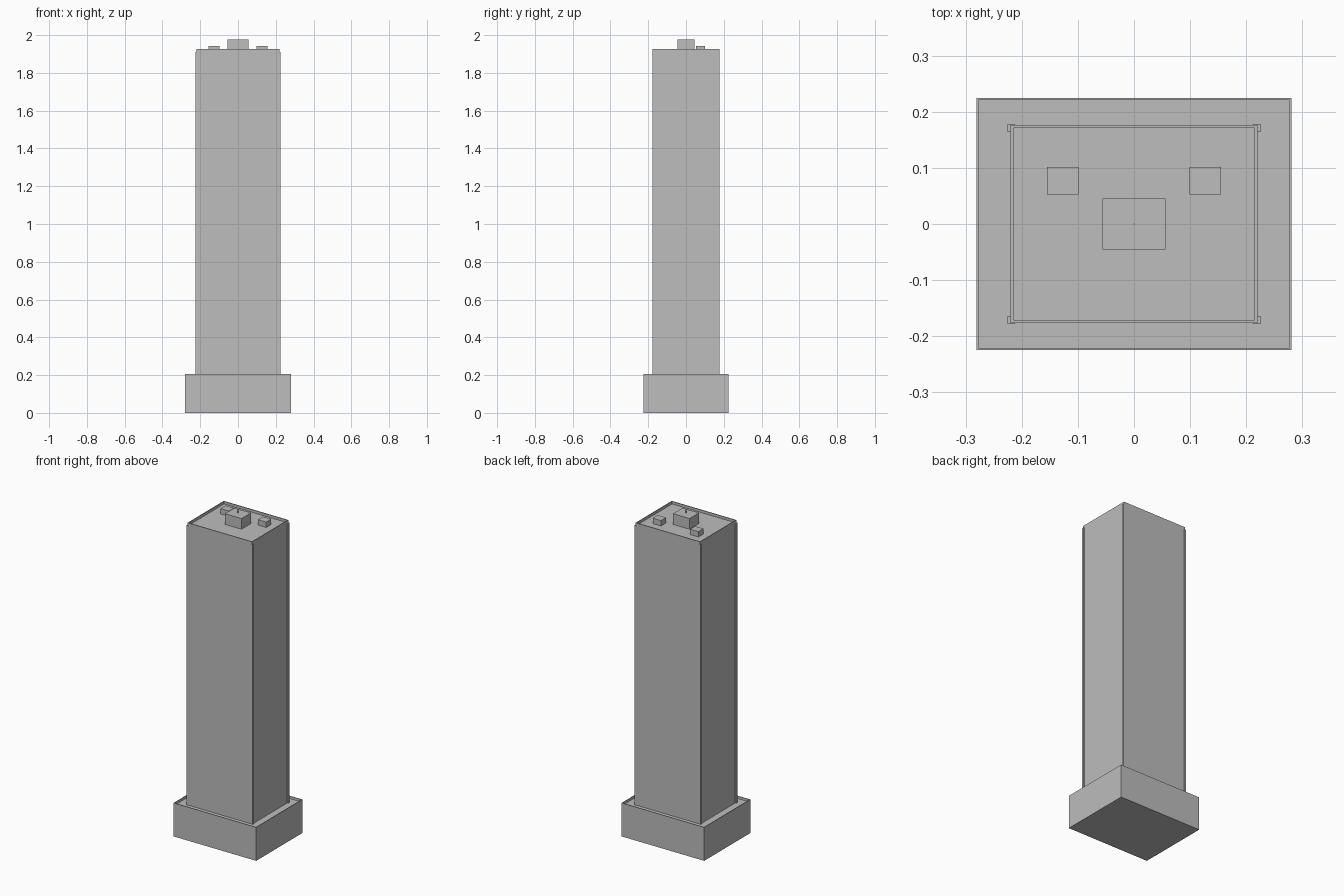
import bpy
import bmesh

cube = bpy.data.objects.get("Cube")
if cube:
    bpy.data.objects.remove(cube, do_unlink=True)

# Single concrete colour
concrete = bpy.data.materials.new("concrete_grey")
concrete.use_nodes = True
grey = (0.51, 0.51, 0.51, 1)
concrete.diffuse_color = grey
concrete.node_tree.nodes["Principled BSDF"].inputs["Base Color"].default_value = grey


def add_box(name, x, y, half_x, half_y, bottom, top, rim=0, recess=0):
    """Box on the given footprint; rim and recess sink a flat roof behind a parapet."""
    bm = bmesh.new()
    bmesh.ops.create_cube(bm, size=2)
    for v in bm.verts:
        v.co = (x + v.co.x * half_x, y + v.co.y * half_y, top if v.co.z > 0 else bottom)
    if rim:
        bm.normal_update()
        roof = max(bm.faces, key=lambda f: f.normal.z)
        bmesh.ops.inset_region(bm, faces=[roof], thickness=rim)
        # Extrude the roof downwards to leave vertical parapet walls
        new = bmesh.ops.extrude_discrete_faces(bm, faces=[roof])["faces"][0]
        bmesh.ops.translate(bm, verts=new.verts, vec=(0, 0, -recess))
        bmesh.ops.recalc_face_normals(bm, faces=bm.faces)
    mesh = bpy.data.meshes.new(name)
    bm.to_mesh(mesh)
    bm.free()
    mesh.materials.append(concrete)
    obj = bpy.data.objects.new(name, mesh)
    bpy.context.collection.objects.link(obj)
    return obj


# Podium and tower, each with a parapet around a sunken roof
add_box("podium", 0, 0, 0.281, 0.2245, 0, 0.206, rim=0.0055, recess=0.015)
add_box("tower", 0, 0, 0.22, 0.1763, 0.191, 1.926, rim=0.007, recess=0.016)

# Corner columns, slightly proud of the tower walls
for side, sx in (("right", -1), ("left", 1)):
    for end, sy in (("front", -1), ("back", 1)):
        add_box(f"corner_column_{end}_{side}", sx * 0.2188, sy * 0.1712,
                0.0064, 0.0072, 0.191, 1.91)
    # Rooftop ventilation units
    add_box(f"roof_vent_{side}", sx * 0.127, 0.077, 0.028, 0.0245, 1.91, 1.943)

# Lift machine room and thin mast
add_box("machine_room", 0, 0, 0.0563, 0.0457, 1.91, 1.976)
add_box("mast", 0, 0, 0.001, 0.001, 1.976, 2)
